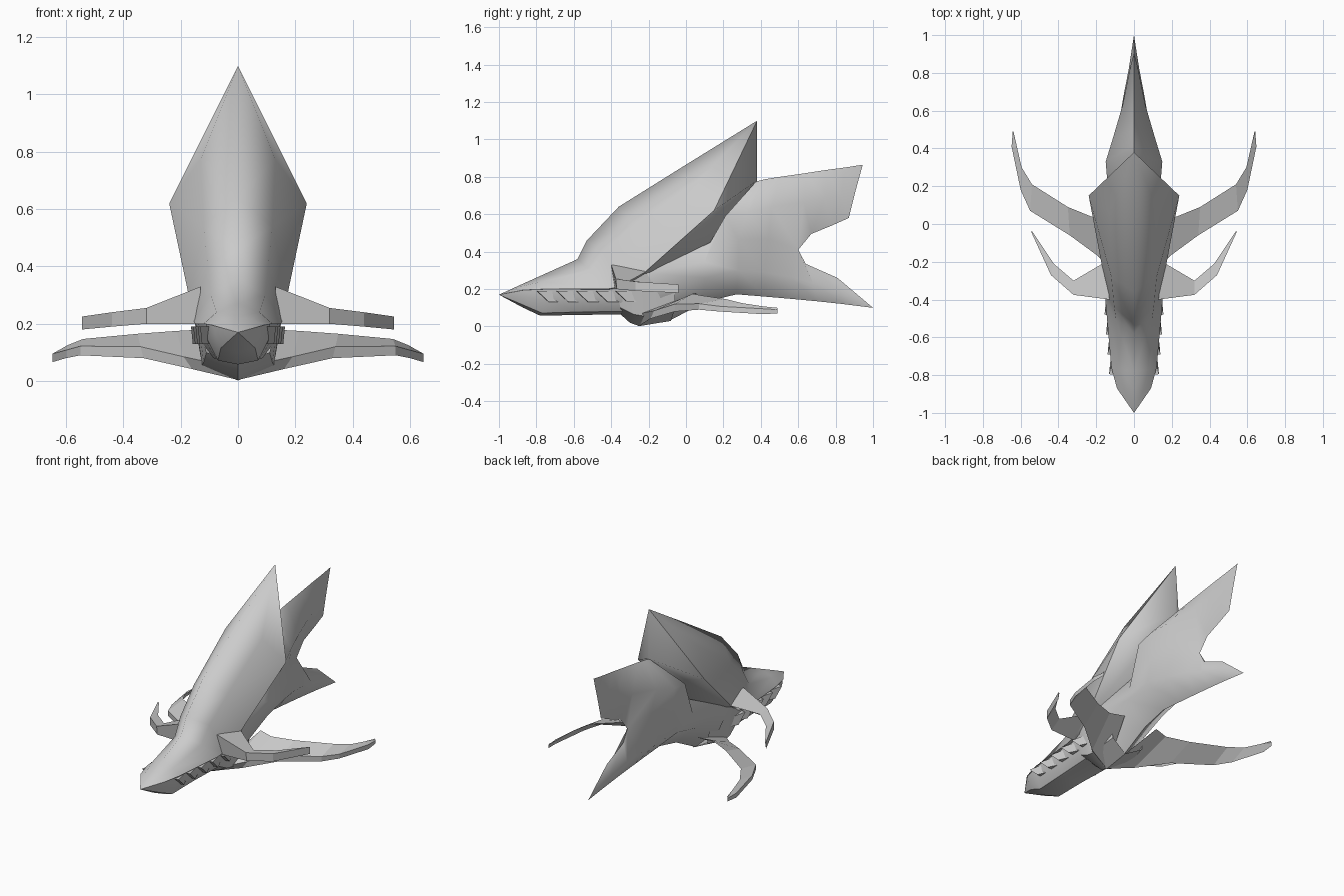
import bpy, bmesh, math
from mathutils import Matrix

if "Cube" in bpy.data.objects:
    bpy.data.objects.remove(bpy.data.objects["Cube"], do_unlink=True)

grey = bpy.data.materials.new("light_grey")
grey.use_nodes = True
COL = (0.6, 0.6, 0.6, 1)
grey.diffuse_color = COL
grey.node_tree.nodes["Principled BSDF"].inputs["Base Color"].default_value = COL


def loft(name, sections, ring=False, caps=False, smooth=None, mirror=True,
         gap=None, crease=None):
    """Skin equal-length sections; strip `gap` stays open, line `crease` stays sharp."""
    bm = bmesh.new()
    rows = [[bm.verts.new(p) for p in s] for s in sections]
    n = len(rows[0])
    for a, b in zip(rows, rows[1:]):
        for i in range(n if ring else n - 1):
            if i != gap:
                j = (i + 1) % n
                bm.faces.new((a[i], a[j], b[j], b[i]))
        if crease is not None:
            bm.edges.get((a[crease], b[crease])).smooth = False
    if caps:
        bm.faces.new(rows[0])
        bm.faces.new(rows[-1])
    if mirror:
        bmesh.ops.mirror(bm, geom=bm.verts[:] + bm.edges[:] + bm.faces[:],
                         matrix=Matrix(), merge_dist=0.0001, axis='X')
    bmesh.ops.remove_doubles(bm, verts=bm.verts[:], dist=0.0002)
    bmesh.ops.dissolve_degenerate(bm, edges=bm.edges[:], dist=0.0002)
    bmesh.ops.recalc_face_normals(bm, faces=bm.faces[:])
    me = bpy.data.meshes.new(name)
    bm.to_mesh(me)
    bm.free()
    me.materials.append(grey)
    ob = bpy.data.objects.new(name, me)
    bpy.context.collection.objects.link(ob)
    if smooth:
        bpy.ops.object.select_all(action='DESELECT')
        bpy.context.view_layer.objects.active = ob
        ob.select_set(True)
        bpy.ops.object.shade_smooth_by_angle(angle=math.radians(smooth),
                                             keep_sharp_edges=True)
    return ob


# Hooded shell: ridge, flank, rim, underside/back centre
nose, apex = (0, -1, 0.17), (0, 0.38, 1.10)
loft("hood_shell", [
    [nose] * 4,
    [(0, -0.88, 0.225), (0.05, -0.88, 0.215), (0.09, -0.87, 0.195), (0, -0.87, 0.18)],
    [(0, -0.78, 0.27), (0.075, -0.77, 0.24), (0.12, -0.76, 0.2), (0, -0.75, 0.19)],
    [(0, -0.58, 0.36), (0.095, -0.51, 0.30), (0.15, -0.42, 0.2), (0, -0.45, 0.19)],
    [(0, -0.53, 0.46), (0.105, -0.44, 0.40), (0.155, -0.37, 0.21), (0, -0.3, 0.19)],
    [(0, -0.36, 0.64), (0.12, -0.28, 0.54), (0.17, -0.22, 0.29), (0, 0.38, 0.30)],
    [(0, 0.0, 0.865), (0.13, 0.06, 0.775), (0.24, 0.15, 0.62), (0, 0.38, 0.78)],
    [apex] * 4], smooth=110, crease=2)

# Lower jaw: upper edge, side, lower edge, centre
loft("lower_jaw", [
    [nose] * 4,
    [(0.085, -0.87, 0.195), (0.08, -0.87, 0.16), (0.06, -0.87, 0.115), (0, -0.87, 0.10)],
    [(0.112, -0.76, 0.2), (0.105, -0.76, 0.14), (0.07, -0.77, 0.072), (0, -0.78, 0.058)],
    [(0.125, -0.56, 0.2), (0.115, -0.56, 0.14), (0.075, -0.56, 0.078), (0, -0.56, 0.062)],
    [(0.14, -0.34, 0.21), (0.13, -0.34, 0.14), (0.085, -0.34, 0.08), (0, -0.34, 0.065)]],
    smooth=40)

# Gill wedges: hinged at the rear, flaring outward towards the front
for side, label in ((1, "left"), (-1, "right")):
    for i in range(5):
        y = -0.80 + i * 0.105
        x = 0.106 + i * 0.008
        top = [(x - 0.02, y, 0.19), (x + 0.026, y + 0.005, 0.19), (x + 0.006, y + 0.09, 0.19)]
        low = [(x - 0.025, y + 0.065, 0.13), (x + 0.02, y + 0.068, 0.13),
               (x - 0.008, y + 0.13, 0.13)]
        loft(f"{label}_gill_{i + 1}",
             [[(side * px, py, pz) for px, py, pz in s] for s in (top, low)],
             ring=True, caps=True, mirror=False)

# Torso: top, shoulder, chine, keel
loft("torso", [
    [(0, -0.38, 0.24), (0.14, -0.38, 0.22), (0.11, -0.35, 0.10), (0, -0.35, 0.065)],
    [(0, -0.31, 0.27), (0.155, -0.31, 0.25), (0.12, -0.28, 0.065), (0, -0.30, 0.02)],
    [(0, -0.22, 0.29), (0.165, -0.22, 0.285), (0.125, -0.22, 0.055), (0, -0.25, 0.002)],
    [(0, -0.06, 0.28), (0.14, -0.06, 0.27), (0.11, -0.06, 0.09), (0, -0.08, 0.03)]],
    smooth=25)

# Forked tail: top, upper bulge, valley (twice, parting at the fork), lower bulge, bottom
loft("forked_tail", [
    [(0, 0.30, 0.60), (0.08, 0.13, 0.45), (0.165, -0.21, 0.285),
     (0.165, -0.21, 0.285), (0.14, -0.14, 0.16), (0, -0.10, 0.025)],
    [(0, 0.375, 0.775), (0.14, 0.21, 0.59), (0.12, 0.10, 0.345),
     (0.12, 0.10, 0.345), (0.138, 0.10, 0.26), (0, 0.10, 0.13)],
    [(0, 0.42, 0.787), (0.15, 0.33, 0.61), (0.105, 0.28, 0.465),
     (0.105, 0.28, 0.465), (0.135, 0.28, 0.30), (0, 0.27, 0.172)],
    [(0, 0.50, 0.80), (0.11, 0.46, 0.64), (0.06, 0.44, 0.47),
     (0.06, 0.44, 0.47), (0.105, 0.42, 0.29), (0, 0.42, 0.16)],
    [(0, 0.64, 0.82), (0.06, 0.63, 0.665), (0, 0.60, 0.41),
     (0, 0.60, 0.41), (0.075, 0.56, 0.265), (0, 0.56, 0.148)],
    [(0, 0.75, 0.837), (0.038, 0.74, 0.685), (0, 0.67, 0.495),
     (0, 0.64, 0.335), (0.055, 0.68, 0.23), (0, 0.70, 0.135)],
    [(0, 0.85, 0.85), (0.02, 0.83, 0.70), (0, 0.78, 0.54),
     (0, 0.81, 0.26), (0.028, 0.82, 0.19), (0, 0.84, 0.12)],
    [(0, 0.945, 0.865), (0, 0.905, 0.72), (0, 0.87, 0.58),
     (0, 1, 0.10), (0, 1, 0.10), (0, 1, 0.10)]], smooth=80, gap=2)

# Upper fins: leading top, leading bottom, trailing edge
loft("upper_fins", [
    [(0.13, -0.40, 0.33), (0.13, -0.38, 0.2), (0.15, -0.2, 0.30)],
    [(0.32, -0.375, 0.255), (0.32, -0.37, 0.2), (0.32, -0.30, 0.245)],
    [(0.44, -0.27, 0.24), (0.44, -0.27, 0.19), (0.425, -0.21, 0.235)],
    [(0.545, -0.04, 0.225), (0.545, -0.04, 0.18), (0.538, -0.04, 0.222)]],
    ring=True, caps=True)

# Lower fins: leading top, leading bottom, trailing edge
loft("lower_fins", [
    [(0.12, -0.24, 0.07), (0, -0.25, 0.004), (0.12, 0.06, 0.18)],
    [(0.19, -0.17, 0.085), (0.16, -0.19, 0.042), (0.215, 0.035, 0.175)],
    [(0.34, -0.06, 0.12), (0.33, -0.06, 0.08), (0.35, 0.09, 0.165)],
    [(0.55, 0.07, 0.122), (0.55, 0.07, 0.09), (0.54, 0.21, 0.147)],
    [(0.60, 0.18, 0.108), (0.60, 0.18, 0.08), (0.595, 0.30, 0.125)],
    [(0.648, 0.41, 0.095), (0.648, 0.41, 0.066), (0.62, 0.41, 0.108)],
    [(0.642, 0.49, 0.09), (0.642, 0.49, 0.07), (0.638, 0.49, 0.10)]],
    ring=True, caps=True)
